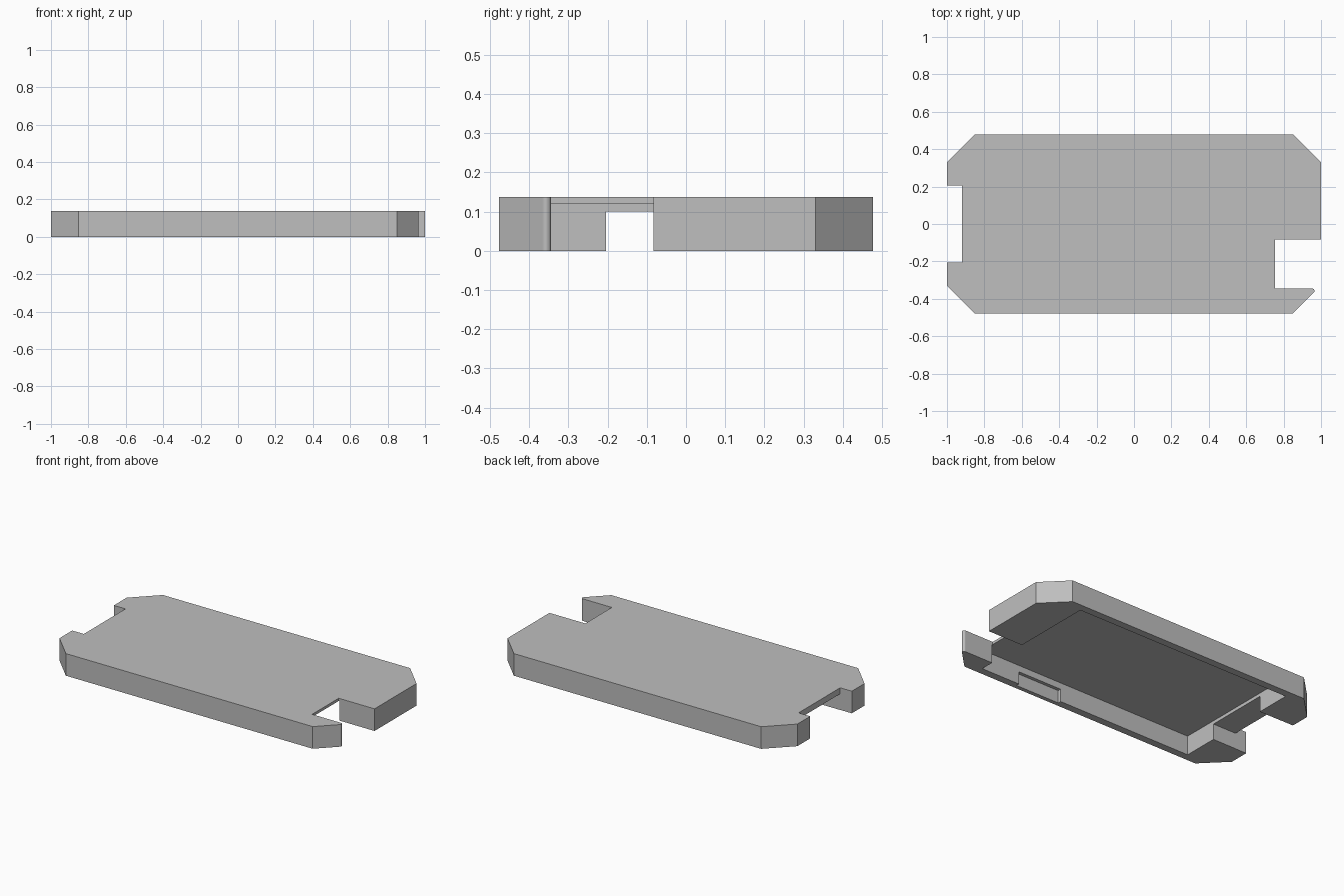
import bpy
import bmesh
from math import cos, sin, radians

cube = bpy.data.objects.get("Cube")
if cube:
    bpy.data.objects.remove(cube, do_unlink=True)

HEIGHT = 0.138
HALF_WIDTH = 0.478

grey = bpy.data.materials.new("plain grey")
grey.use_nodes = True
grey.diffuse_color = (0.52, 0.52, 0.52, 1)
grey.node_tree.nodes["Principled BSDF"].inputs["Base Color"].default_value = grey.diffuse_color


def prism(name, outline, bottom, top):
    """Extrude a counter-clockwise outline from bottom to top."""
    bm = bmesh.new()
    face = bm.faces.new([bm.verts.new((x, y, bottom)) for x, y in outline])
    extruded = bmesh.ops.extrude_face_region(bm, geom=[face])["geom"]
    moved = [v for v in extruded if isinstance(v, bmesh.types.BMVert)]
    bmesh.ops.translate(bm, verts=moved, vec=(0, 0, top - bottom))
    bmesh.ops.recalc_face_normals(bm, faces=bm.faces)
    mesh = bpy.data.meshes.new(name)
    bm.to_mesh(mesh)
    bm.free()
    mesh.materials.append(grey)
    obj = bpy.data.objects.new(name, mesh)
    bpy.context.collection.objects.link(obj)
    return obj


def cut_box(target, name, x0, x1, y0, y1, top):
    """Cut a box, open at the underside, out of the target."""
    cutter = prism(name, [(x0, y0), (x1, y0), (x1, y1), (x0, y1)], -0.1, top)
    cutter.hide_render = True
    mod = target.modifiers.new(name, "BOOLEAN")
    mod.operation = "DIFFERENCE"
    mod.solver = "EXACT"
    mod.object = cutter
    bpy.context.view_layer.objects.active = target
    bpy.ops.object.modifier_apply(modifier=name)
    bpy.data.objects.remove(cutter, do_unlink=True)


# Rounded tip of the thin arm beside the deep notch
radius = 0.0127
arm_y = -0.345
tip_x = 0.965 - radius
tip = [(tip_x + radius * cos(radians(a)), arm_y - radius + radius * sin(radians(a)))
       for a in range(-45, 91, 15)]

# Plate outline: chamfered corners, deep notch on the left, shallow one on the right
outline = [(-0.853, -HALF_WIDTH), (0.85, -HALF_WIDTH)] + tip + [
    (0.753, arm_y), (0.753, -0.083), (1, -0.083),
    (1, 0.331), (0.853, HALF_WIDTH), (-0.853, HALF_WIDTH), (-1, 0.331),
    (-1, 0.205), (-0.92, 0.205), (-0.92, -0.205), (-1, -0.205), (-1, -0.331)]
cover = prism("cover_plate", outline, 0, HEIGHT)

# Hollow underside, side channel and small catch recess in the front wall
cut_box(cover, "pocket", -0.757, 0.757, -0.431, 0.431, 0.121)
cut_box(cover, "channel", -0.94, -0.74, -0.204, 0.204, 0.1)
cut_box(cover, "catch_recess", 0.18, 0.488, -0.452, -0.4, 0.08)

for polygon in cover.data.polygons:
    polygon.use_smooth = False
